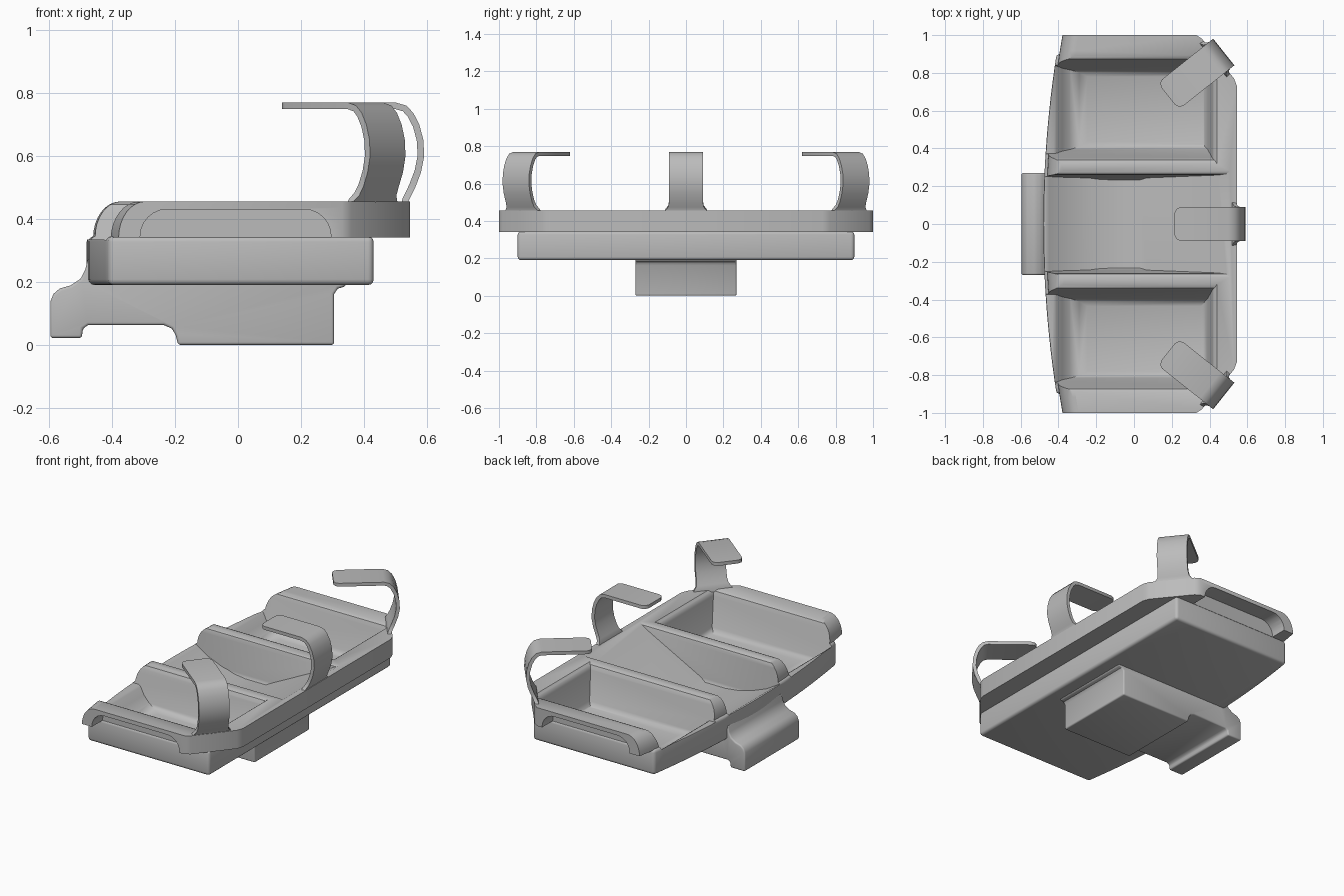
import bpy, bmesh, math
from mathutils import Vector, Matrix

cube = bpy.data.objects.get("Cube")
if cube:
    bpy.data.objects.remove(cube)

grey = bpy.data.materials.new("plain grey")
grey.use_nodes = True
COLOUR = (0.5, 0.5, 0.5, 1)
grey.diffuse_color = COLOUR
grey.node_tree.nodes["Principled BSDF"].inputs["Base Color"].default_value = COLOUR


def loft(name, rings):
    """Closed solid through rings of equal length, capped at both ends."""
    bm = bmesh.new()
    loops = [[bm.verts.new(p) for p in ring] for ring in rings]
    n = len(loops[0])
    for a, b in zip(loops, loops[1:]):
        for i in range(n):
            j = (i + 1) % n
            bm.faces.new((a[i], a[j], b[j], b[i]))
    bm.faces.new(loops[0][::-1])
    bm.faces.new(loops[-1])
    bmesh.ops.recalc_face_normals(bm, faces=bm.faces)
    mesh = bpy.data.meshes.new(name)
    bm.to_mesh(mesh)
    bm.free()
    mesh.materials.append(grey)
    ob = bpy.data.objects.new(name, mesh)
    bpy.context.collection.objects.link(ob)
    return ob


def prism_y(name, pts, a, b):
    return loft(name, [[(x, t, z) for x, z in pts] for t in (a, b)])


def prism_x(name, pts, a, b):
    return loft(name, [[(t, y, z) for y, z in pts] for t in (a, b)])


def apply(ob, mod):
    bpy.ops.object.select_all(action="DESELECT")
    ob.select_set(True)
    bpy.context.view_layer.objects.active = ob
    bpy.ops.object.modifier_apply(modifier=mod.name)


def combine(ob, other, operation):
    mod = ob.modifiers.new("combine", "BOOLEAN")
    mod.operation, mod.solver, mod.object = operation, "EXACT", other
    apply(ob, mod)
    bpy.data.objects.remove(other)


def bevel(ob, width):
    mod = ob.modifiers.new("round", "BEVEL")
    mod.width, mod.segments = width, 3
    mod.limit_method, mod.angle_limit = "ANGLE", math.radians(45)
    apply(ob, mod)


def smooth(ob, degrees=35):
    bpy.ops.object.select_all(action="DESELECT")
    ob.select_set(True)
    bpy.context.view_layer.objects.active = ob
    bpy.ops.object.shade_smooth_by_angle(angle=math.radians(degrees))


def outline(z, half, back, offset=0):
    """Plan with a bowed -x edge; back lists the corner points on the +y half."""
    ys = [half * i / 12 for i in range(-12, 13)]
    bow = [(-0.48 + 0.07 * (y / 0.9) ** 2 + offset, y, z) for y in ys]
    return bow + [(x, y, z) for x, y in back] + [(x, -y, z) for x, y in back[::-1]]


# Tray body
body_back = [(0.43, 0.9)]
tray = loft("tray", [outline(z, 0.9, body_back) for z in (0.19, 0.345)])
bevel(tray, 0.018)

# Rim with clipped corners and a rolled -x edge
rim_back = [(0.33, 1.0), (0.36, 0.98), (0.53, 0.77), (0.545, 0.73)]
rings = []
for i in range(9):
    t = math.pi / 2 * i / 8
    rings.append(outline(0.34 + 0.115 * math.sin(t), 1.0, rim_back,
                         0.015 + 0.085 * (1 - math.cos(t))))
rim = loft("rim", rings)

# Finger slots beneath both ends of the rim
R = 0.085
arch = [(-0.31, 0.3)]
for cx, start in ((-0.31 + R, 180), (0.295 - R, 90)):
    for i in range(7):
        a = math.radians(start - 15 * i)
        arch.append((cx + R * math.cos(a), 0.345 + R * math.sin(a)))
arch.append((0.295, 0.3))
for lo, hi in ((0.895, 1.1), (-1.1, -0.895)):
    combine(rim, prism_y("slot_cutter", arch, lo, hi), "DIFFERENCE")
combine(tray, rim, "UNION")


def compartment(long_profile, cross_profile):
    cutter = prism_y("pocket_cutter", long_profile, -1.2, 1.2)
    combine(cutter, prism_x("cross_cutter", cross_profile, -0.8, 0.8), "INTERSECT")
    combine(tray, cutter, "DIFFERENCE")


# Outer compartments: scooped toward -x, steep wall at +x
side_long = [(-0.6, 0.55), (-0.6, 0.335), (-0.425, 0.335), (-0.41, 0.325),
             (-0.38, 0.285), (-0.34, 0.252), (-0.29, 0.23), (-0.23, 0.216),
             (0.34, 0.216), (0.37, 0.225), (0.39, 0.25), (0.415, 0.42),
             (0.422, 0.442), (0.44, 0.456), (0.45, 0.55)]
side_cross = [(0.315, 0.55), (0.318, 0.456), (0.338, 0.446), (0.348, 0.425),
              (0.395, 0.25), (0.41, 0.23), (0.435, 0.22),
              (0.78, 0.22), (0.802, 0.23), (0.815, 0.25),
              (0.865, 0.425), (0.873, 0.446), (0.893, 0.456), (0.895, 0.55)]
for side in (1, -1):
    compartment(side_long, [(side * y, z) for y, z in side_cross])

# Middle compartment: long ramp rising to the rim at +x
mid_long = [(-0.6, 0.55), (-0.6, 0.335), (-0.465, 0.335), (-0.45, 0.325),
            (-0.38, 0.285), (-0.28, 0.248), (-0.19, 0.229), (-0.11, 0.222),
            (0.03, 0.222), (0.51, 0.456), (0.7, 0.55)]
half_cross = [(0.285, 0.55), (0.282, 0.456), (0.266, 0.446), (0.259, 0.425),
              (0.244, 0.24), (0.23, 0.218)]
compartment(mid_long, half_cross + [(-y, z) for y, z in half_cross[::-1]])
smooth(tray)

# Foot with a hooked arm beneath the tray
foot_side = [(-0.595, 0.025), (-0.595, 0.14), (-0.585, 0.165), (-0.565, 0.182),
             (-0.53, 0.192), (-0.5, 0.212), (-0.485, 0.24), (-0.475, 0.28),
             (-0.455, 0.28), (-0.43, 0.205), (0.345, 0.205), (0.34, 0.188),
             (0.317, 0.182), (0.305, 0.165), (0.305, 0.003), (-0.19, 0.003),
             (-0.198, 0.035), (-0.21, 0.055), (-0.235, 0.066), (-0.475, 0.066),
             (-0.492, 0.055), (-0.495, 0.025)]
foot = prism_y("foot", [(x, max(z - 0.003, 0)) for x, z in foot_side], -0.27, 0.27)
bevel(foot, 0.018)
smooth(foot)

# Curved clips: each path point is x, z and half width
clip_path = [(0.527, 0.44, 0.12), (0.531, 0.46, 0.11), (0.54, 0.478, 0.095),
             (0.553, 0.505, 0.09), (0.57, 0.55, 0.09), (0.58, 0.6, 0.09),
             (0.577, 0.65, 0.09), (0.565, 0.695, 0.09), (0.547, 0.73, 0.09),
             (0.528, 0.75, 0.09), (0.5, 0.758, 0.09), (0.245, 0.758, 0.09),
             (0.225, 0.758, 0.08), (0.215, 0.758, 0.06)]


def clip(name, angle, x, y):
    rings = []
    for i, (px, pz, w) in enumerate(clip_path):
        a = clip_path[max(i - 1, 0)]
        b = clip_path[min(i + 1, len(clip_path) - 1)]
        n = Vector((b[1] - a[1], 0, a[0] - b[0])).normalized() * 0.0105
        p = Vector((px, 0, pz))
        rings.append([p + n * s + Vector((0, w * t, 0))
                      for s, t in ((1, -1), (1, 1), (-1, 1), (-1, -1))])
    ob = loft(name, rings)
    ob.data.transform(Matrix.Translation((x, y, 0)) @ Matrix.Rotation(angle, 4, "Z"))
    smooth(ob, 40)


clip("middle_clip", 0, 0, 0)
corner = math.radians(38.5)
clip("left_corner_clip", corner, 0.013, 0.543)
clip("right_corner_clip", -corner, 0.013, -0.543)
